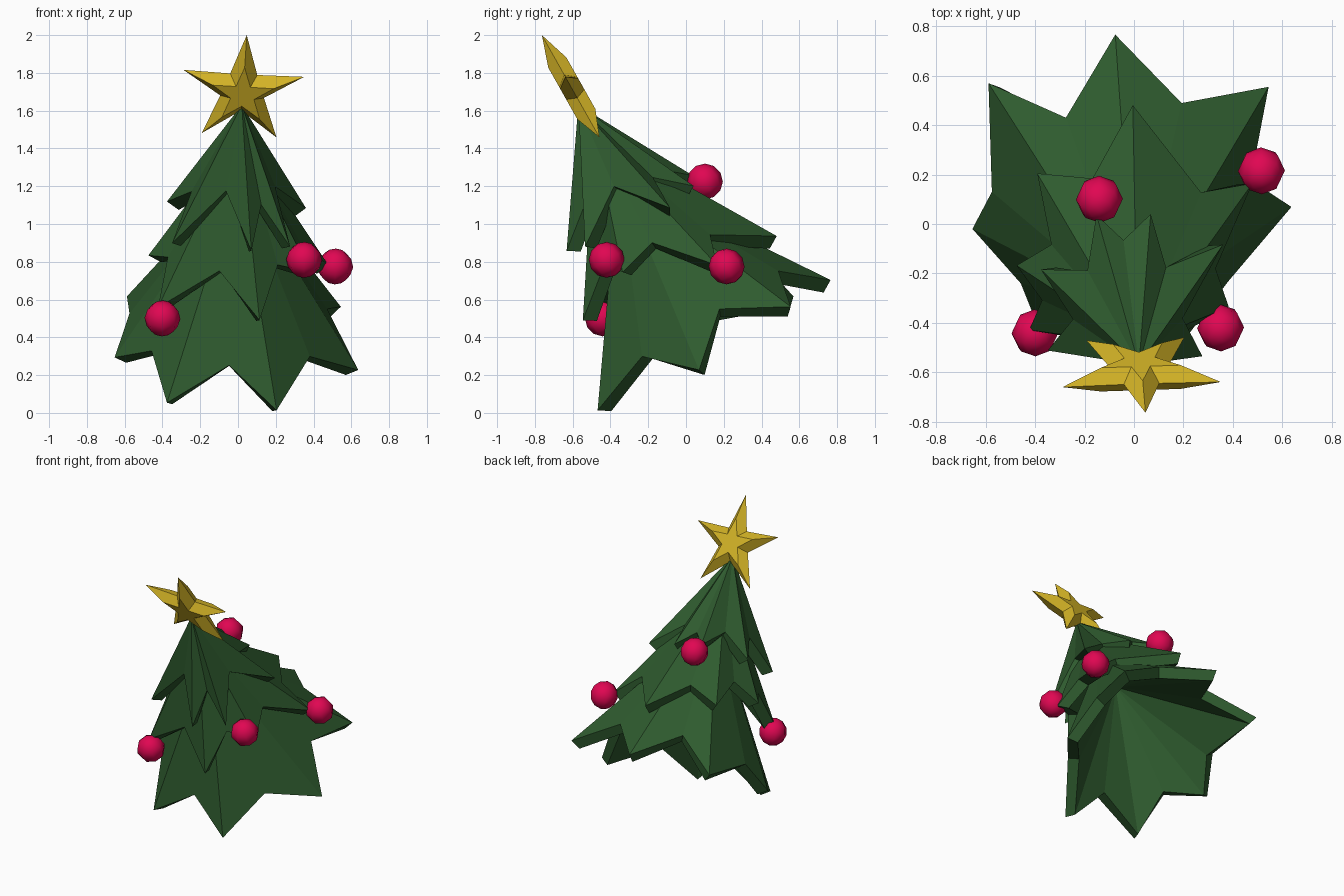
import bpy, bmesh, math
from mathutils import Matrix, Vector

if "Cube" in bpy.data.objects:
    bpy.data.objects.remove(bpy.data.objects["Cube"])

# leaning frame: origin at the tree top, local z along the trunk axis, local y to the back
up = Vector((0.04, -0.49, 0.87)).normalized()
back = up.cross(Vector((1, 0, 0))).normalized()
side = back.cross(up)


def frame(origin):
    m = Matrix((side, back, up)).transposed().to_4x4()
    m.translation = origin
    return m


def material(name, color):
    m = bpy.data.materials.new(name)
    m.diffuse_color = color
    m.use_nodes = True
    m.node_tree.nodes["Principled BSDF"].inputs["Base Color"].default_value = m.diffuse_color
    return m


green = material("needle_green", (0.028, 0.105, 0.028, 1))
gold = material("gold", (0.68, 0.47, 0.02, 1))
red = material("bauble_red", (0.75, 0.002, 0.085, 1))


def finish(name, bm, matrix, mat, smooth=False):
    bm.transform(matrix)
    bmesh.ops.recalc_face_normals(bm, faces=bm.faces[:])
    for f in bm.faces:
        f.smooth = smooth
    me = bpy.data.meshes.new(name)
    bm.to_mesh(me)
    bm.free()
    me.materials.append(mat)
    ob = bpy.data.objects.new(name, me)
    bpy.context.collection.objects.link(ob)
    return ob


def polar(deg, r, z):
    a = math.radians(deg)
    return Vector((r * math.cos(a), r * math.sin(a), z))


TOP = Vector((0.02, -0.57, 1.63))


def branch_layer(name, apex, tips):
    """Thick star-edged cone. Tip: angle, radius, depth below top, extra notch cut, notch position."""
    bm = bmesh.new()
    ring = []
    for i, (a, r, h, extra, t) in enumerate(tips):
        a2, r2, h2 = tips[(i + 1) % len(tips)][:3]
        gap = (a2 - a) % 360
        cut = 0.003 * gap + extra
        ring.append((a, r, h))
        ring.append((a + gap * t, r + (r2 - r) * t - cut, h + (h2 - h) * t - cut))
    outer = [bm.verts.new(polar(a, r, -h)) for a, r, h in ring]
    inner = [bm.verts.new(polar(a, r - 0.065, -h - 0.04)) for a, r, h in ring]
    top = bm.verts.new((0, 0, -apex))
    hollow = bm.verts.new((0, 0, -apex - 0.32))
    n = len(ring)
    for i in range(n):
        j = (i + 1) % n
        bm.faces.new((outer[i], outer[j], top))
        bm.faces.new((inner[j], inner[i], hollow))
        bm.faces.new((outer[j], outer[i], inner[i], inner[j]))
    finish(name, bm, frame(TOP), green)


# three layers of branches
branch_layer("top_branches", 0.0, [
    (23, .40, .70, 0, .5), (77, .33, .67, -.02, .6), (113, .375, .63, -.03, .5),
    (167, .38, .65, 0, .5), (222, .46, .68, .07, .5), (280, .44, .64, .09, .6),
    (310, .44, .66, 0, .5)])
branch_layer("middle_branches", 0.17, [
    (24, .55, 1.08, -.03, .3), (88, .575, 1.12, 0, .5), (138, .50, 1.0, 0, .5),
    (185, .46, .91, 0, .5), (225, .57, 1.02, .02, .53), (284, .555, 1.0, 0, .5),
    (330, .46, .87, 0, .5)])
branch_layer("bottom_branches", 0.43, [
    (38, .74, 1.46, .02, .5), (93, .71, 1.465, .08, .57), (138, .74, 1.465, -.04, .6),
    (196, .64, 1.46, 0, .5), (243, .745, 1.45, .045, .55), (289, .745, 1.45, -.01, .5),
    (349, .69, 1.51, .05, .5)])

# five-pointed star: bevelled rim rising to a smaller raised star on both faces
bm = bmesh.new()


def star_ring(r_tip, r_notch, depth):
    pts = []
    for k in range(10):
        a = math.radians(88.5 + 36 * k)
        r = r_notch if k % 2 else r_tip
        pts.append(bm.verts.new((r * math.cos(a), depth, r * math.sin(a))))
    return pts


rim = star_ring(0.337, 0.122, 0)
for s in (-1, 1):
    face = star_ring(0.17, 0.065, s * 0.055)
    hub = bm.verts.new((0, s * 0.055, 0))
    for i in range(10):
        bm.faces.new((rim[i - 1], rim[i], face[i], face[i - 1]))
        bm.faces.new((face[i - 1], face[i], hub))
finish("star", bm, frame((0.024, -0.598, 1.707)), gold)

# baubles hanging on branch tips
for i, c in enumerate([(-.40, -.44, .50), (.35, -.42, .81), (.515, .215, .775), (-.14, .10, 1.225)]):
    bm = bmesh.new()
    bmesh.ops.create_uvsphere(bm, u_segments=8, v_segments=6, radius=0.095)
    finish(f"bauble_{i + 1}", bm, frame(c), red, smooth=True)
